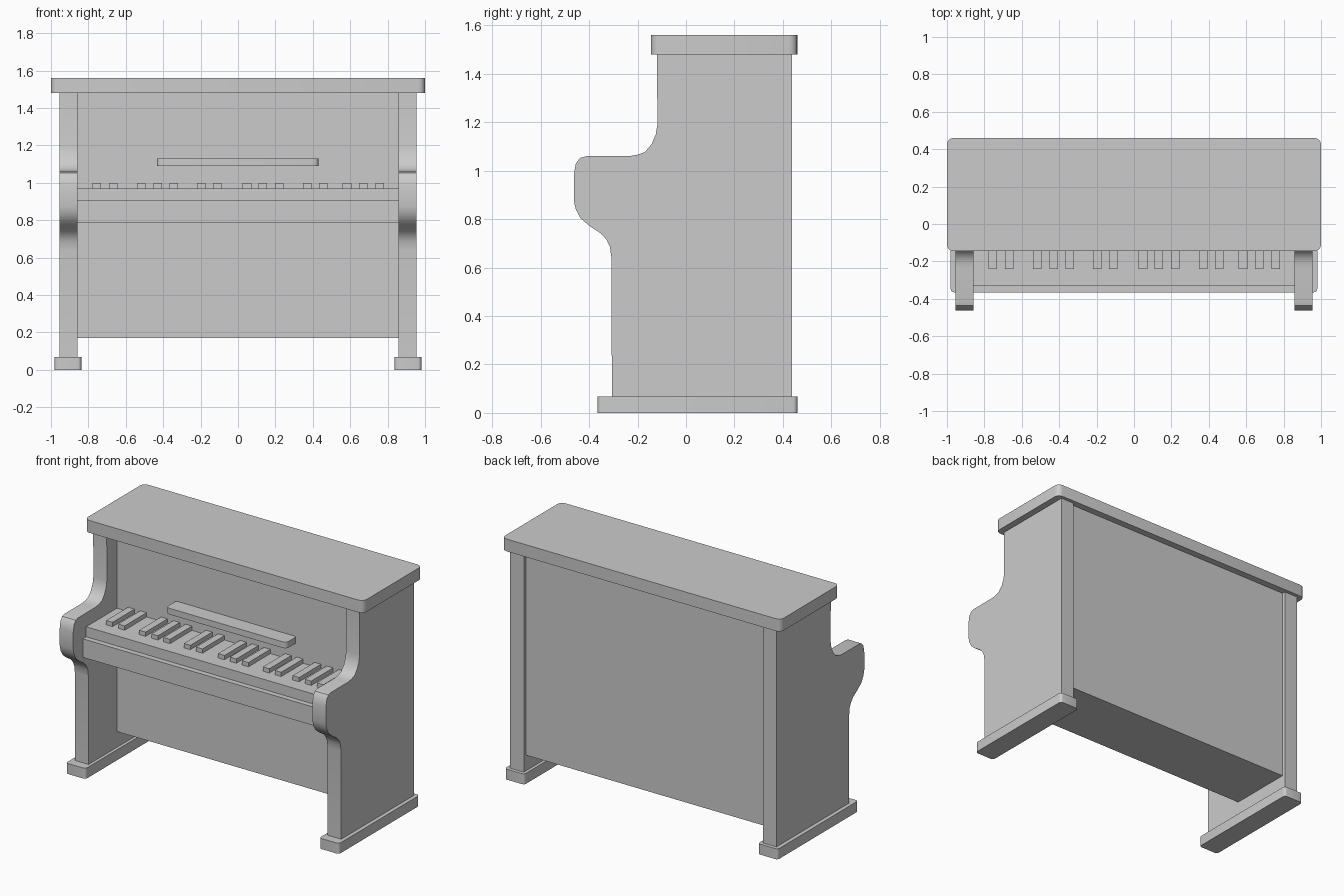
import bpy, bmesh, math

if "Cube" in bpy.data.objects:
    bpy.data.objects.remove(bpy.data.objects["Cube"])


def finish(bm, name, smooth=False):
    bmesh.ops.recalc_face_normals(bm, faces=bm.faces)
    mesh = bpy.data.meshes.new(name)
    bm.to_mesh(mesh)
    bm.free()
    ob = bpy.data.objects.new(name, mesh)
    bpy.context.collection.objects.link(ob)
    if smooth:
        bpy.ops.object.select_all(action='DESELECT')
        ob.select_set(True)
        bpy.context.view_layer.objects.active = ob
        bpy.ops.object.shade_smooth_by_angle(angle=math.radians(35))
    return ob


def box(name, x, y, z, corner=0.0):
    """Box from (min, max) ranges, optionally with rounded vertical corners."""
    bm = bmesh.new()
    bmesh.ops.create_cube(bm, size=1)
    for v in bm.verts:
        v.co = [r[0] if c < 0 else r[1] for c, r in zip(v.co, (x, y, z))]
    if corner:
        upright = [e for e in bm.edges
                   if abs(e.verts[0].co.z - e.verts[1].co.z) > 1e-4]
        bmesh.ops.bevel(bm, geom=upright, offset=corner, segments=4,
                        profile=0.5, affect='EDGES')
    return finish(bm, name, corner > 0)


def extrude_x(name, profile, x0, x1):
    """Solid from a (y, z) outline pulled along x."""
    bm = bmesh.new()
    face = bm.faces.new([bm.verts.new((x0, y, z)) for y, z in profile])
    moved = bmesh.ops.extrude_face_region(bm, geom=[face])['geom']
    # keep the starting cap so the solid is closed
    if not face.is_valid or len(bm.faces) < len(profile) + 2:
        bm.faces.new([v for v in bm.verts][:len(profile)])
    for v in moved:
        if isinstance(v, bmesh.types.BMVert):
            v.co.x = x1
    return finish(bm, name, True)


# Side panels with curved arms, on rounded feet
side = [(0.437, 0.06), (0.437, 1.49), (-0.12, 1.49), (-0.118, 1.19),
        (-0.125, 1.15), (-0.142, 1.11), (-0.17, 1.077), (-0.2, 1.066),
        (-0.235, 1.06), (-0.41, 1.06), (-0.437, 1.053), (-0.455, 1.03),
        (-0.463, 0.985), (-0.463, 0.875), (-0.455, 0.84), (-0.435, 0.803),
        (-0.40, 0.773), (-0.35, 0.74), (-0.328, 0.715), (-0.314, 0.685),
        (-0.308, 0.64), (-0.306, 0.06)]
for s, label in ((-1, "left"), (1, "right")):
    extrude_x(f"{label}_side_panel", side, s * 0.858, s * 0.955)
    box(f"{label}_foot", sorted((s * 0.838, s * 0.98)), (-0.365, 0.46),
        (0, 0.068), 0.018)

# Case body and lid
front = -0.015
box("case_body", (-0.86, 0.86), (front, 0.415), (0.17, 1.485))
box("lid", (-1, 1), (-0.145, 0.46), (1.48, 1.56), 0.035)

# Key bed, white key block and music shelf
box("key_bed", (-0.86, 0.86), (-0.365, front + 0.01), (0.785, 0.905))
box("white_keys", (-0.86, 0.86), (-0.33, front + 0.01), (0.90, 0.97))
box("music_shelf", (-0.433, 0.43), (-0.12, front + 0.01), (1.09, 1.13), 0.025)

# Black keys in groups of two and three
key_x = (-0.755, -0.668, -0.518, -0.43, -0.343, -0.197, -0.11, 0.048,
         0.133, 0.22, 0.37, 0.455, 0.583, 0.67, 0.757)
for i, x in enumerate(key_x):
    box(f"black_key_{i + 1}", (x - 0.023, x + 0.023), (-0.24, front + 0.01),
        (0.96, 0.998))
